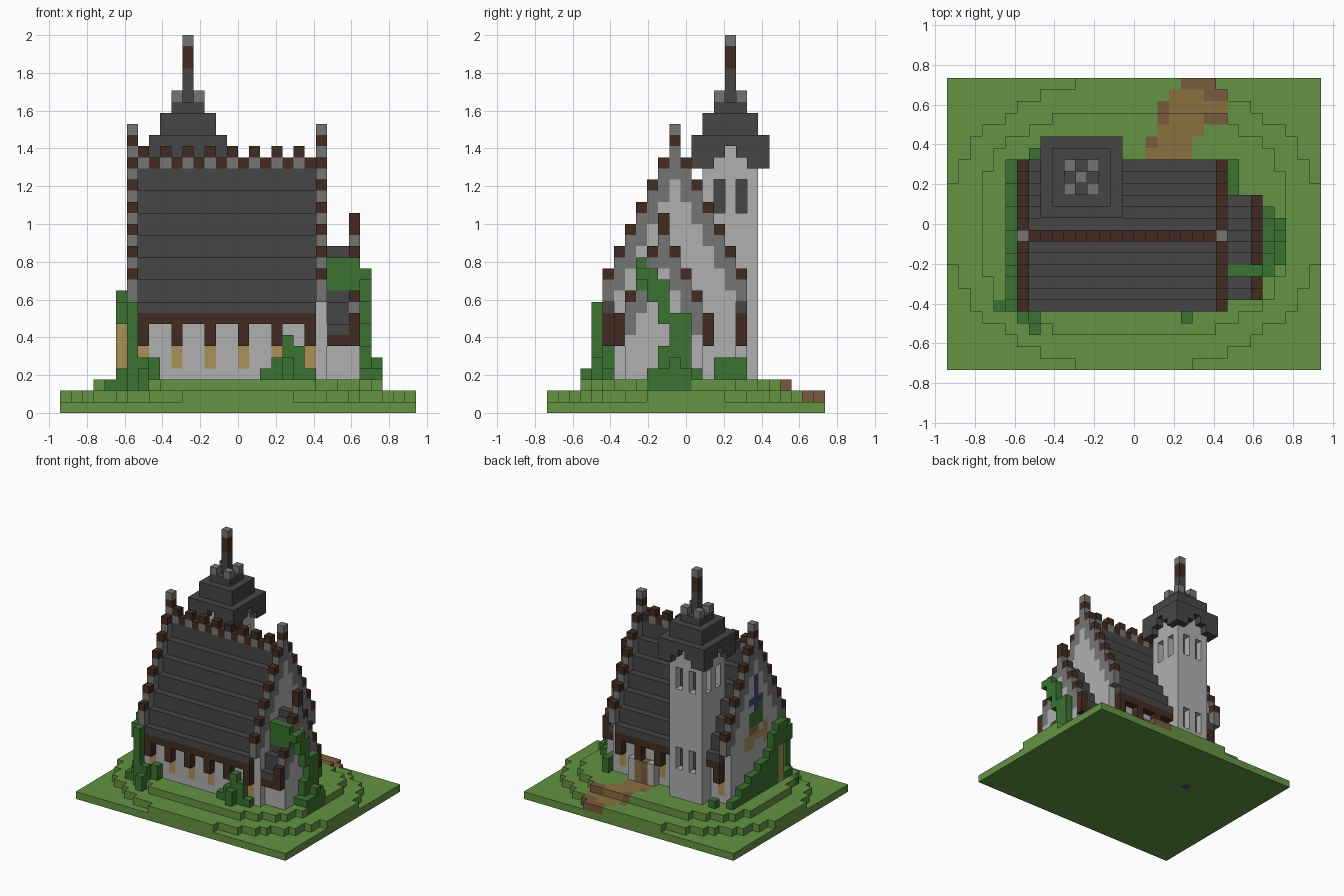
import bpy, bmesh

cube = bpy.data.objects.get("Cube")
if cube:
    bpy.data.objects.remove(cube, do_unlink=True)

V = 2 / 34                      # block size
PALETTE = {
    "grass": (0.39, 0.58, 0.26), "ivy": (0.23, 0.45, 0.19),
    "slate": (0.275, 0.275, 0.275), "stone": (0.46, 0.46, 0.46),
    "plaster": (0.69, 0.69, 0.69), "timber": (0.26, 0.175, 0.135),
    "amber": (0.67, 0.57, 0.34), "path_sand": (0.54, 0.44, 0.25),
    "path_earth": (0.47, 0.36, 0.24), "violet_glass": (0.28, 0.27, 0.47),
}
NAMES = list(PALETTE)


def linear(c):
    return ((c + 0.055) / 1.055) ** 2.4


def make_material(name):
    mat = bpy.data.materials.new(name)
    colour = (*map(linear, PALETTE[name]), 1)
    mat.use_nodes = True
    mat.diffuse_color = colour
    bsdf = next(n for n in mat.node_tree.nodes if n.type == "BSDF_PRINCIPLED")
    bsdf.inputs["Base Color"].default_value = colour
    return mat


MATS = [make_material(n) for n in NAMES]
cells = {}                      # block position -> (part, colour)


def span(r):
    return [r] if isinstance(r, int) else range(r[0], r[1] + 1)


def fill(part, colour, xs, ys, zs):
    """Fill an inclusive block range."""
    for i in span(xs):
        for j in span(ys):
            for k in span(zs):
                cells[i, j, k] = (part, colour)


# Stepped grassy mound
fill("ground", "grass", (-16, 15), (-12, 12), 0)
for k, a, b, power in ((1, 0.96, 0.735, 2), (2, 0.79, 0.585, 2.4)):
    for i in range(-16, 16):
        for j in range(-12, 13):
            if abs((i + 0.5) * V / a) ** power + abs(j * V / b) ** power < 1:
                fill("ground", "grass", i, j, k)
fill("ground", "violet_glass", -6, 4, 0)

# Winding path to the back door
for j, first, last in ((6, 1, 4), (7, 1, 4), (8, 2, 5), (9, 2, 7),
                       (10, 2, 7), (11, 3, 7), (12, 4, 6)):
    top = 2 if j < 10 else 1
    fill("path", "path_sand", (first, last), j, (1, top))
    if j in (7, 9, 10, 12):
        fill("path", "path_earth", first, j, (1, top))
    if j in (9, 11, 12):
        fill("path", "path_earth", (last - 1, last), j, (1, top))
    if j == 12:
        fill("path", "path_earth", (first, last), j, (1, top))

# Nave walls and steep stepped roof
for j in range(-7, 6):
    d = abs(j + 1)
    if d < 6:
        fill("nave_walls", "plaster", (-9, 6), j, (2, 19 - 2 * d))
    fill("nave_roof", "slate", (-9, 6), j, (20 - 2 * d, 21 - 2 * d))

# Eave beams, brackets and tall windows on both long sides
for eave, wall in ((-7, -6), (5, 4)):
    fill("eave_beam", "timber", (-9, 6), eave, 8)
    for i in range(-9, 7, 3):
        fill("eave_brackets", "timber", i, eave, (6, 7))
        fill("nave_windows", "amber", i, wall, (4, 6))

# Back door
fill("door_frame", "plaster", (1, 4), 5, (3, 5))
fill("door", "path_earth", 2, 5, (3, 5))
fill("door", "path_sand", 3, 5, (3, 5))

# Ridge crest
for i in range(-9, 7):
    fill("ridge_crest", "stone" if i % 2 else "timber", i, -1, 22)
    if i % 2:
        fill("ridge_crest", "timber", i, -1, 23)


def gable(part, x, centre, half, top, floor):
    """Stepped gable wall with chequered coping."""
    for j in range(centre - half, centre + half + 1):
        d = abs(j - centre)
        cap = top - 2 * d
        if d < half:
            fill(part + "_wall", "plaster", x, j, (2, cap - 4))
        fill(part + "_coping", "stone", x, j, (max(cap - 3, floor), cap - 1))
        fill(part + "_coping", "timber", x, j, cap)
    fill(part + "_finial", "stone", x, centre, top + 1)


gable("left_gable", 7, -1, 6, 24, 10)
gable("right_gable", -10, -1, 6, 24, 10)

# Stained glass in one gable
fill("gable_window", "violet_glass", -10, -1, (14, 18))
fill("gable_window", "violet_glass", -10, (-2, 0), 15)
fill("gable_window", "ivy", -10, (-2, 0), (12, 13))
fill("gable_window", "ivy", -10, -2, 14)
fill("gable_window", "amber", -10, (-3, 1), (9, 10))
fill("gable_window", "amber", -10, -3, 11)
fill("gable_window", "plaster", -10, (-2, -1), 9)
fill("gable_window", "path_sand", -10, (-1, 0), 11)

# Side annex
for j in range(-6, 3):
    d = abs(j + 2)
    top = min(15 - 2 * d, 14)
    if d < 4:
        fill("annex_walls", "plaster", (8, 9), j, (2, top - 2))
    else:
        fill("annex_beam", "timber", (8, 9), j, 6)
    fill("annex_roof", "slate", (8, 9), j, (max(top - 1, 7), top))
gable("annex_gable", 10, -2, 4, 16, 7)
fill("annex_gable_finial", "timber", 10, -2, 17)
for j in (-6, 2):
    fill("annex_brackets", "timber", 10, j, (6, 7))

# Tower with recessed paired windows
TX, TY = -5, 4
fill("tower_walls", "plaster", (TX - 2, TX + 2), (TY - 2, TY + 2), (2, 22))


def recess(x, y, dx, dy, zs):
    for k in span(zs):
        cells.pop((x, y, k), None)
        fill("tower_windows", "slate", x - dx, y - dy, k)


for s in (-1, 1):
    for side in (-1, 1):
        recess(TX + 2 * side, TY + s, side, 0, (18, 20))
    recess(TX + s, TY + 2, 0, 1, (18, 20))
    recess(TX + s, TY + 2, 0, 1, (7, 9))


def tier(part, colour, r, zs):
    fill(part, colour, (TX - r, TX + r), (TY - r, TY + r), zs)


# Tiered spire
tier("spire_roof", "slate", 3, (23, 24))
for side in (-1, 1):
    for s in (-1, 1):
        fill("spire_eaves", "slate", TX + 3 * side, TY + 3 * s, 22)
        fill("spire_eaves", "slate", TX + 3 * side, TY + 2 * s, 22)
        fill("spire_eaves", "slate", TX + 2 * side, TY + 3 * s, 22)
    fill("tower_walls", "plaster", TX + 2 * side, TY, 23)
    for k in (23,):
        cells.pop((TX + 3 * side, TY, k), None)
        cells.pop((TX, TY + 3 * side, k), None)
    fill("tower_walls", "plaster", TX, TY + 2 * side, 23)
tier("spire_roof", "slate", 2, (25, 26))
tier("spire_roof", "slate", 1, 27)
for sx in (-1, 1):
    for sy in (-1, 1):
        fill("spire_pinnacles", "stone", TX + sx, TY + sy, 28)
fill("spire_shaft", "slate", TX, TY, (28, 30))
fill("spire_shaft", "timber", TX, TY, (31, 32))
fill("spire_tip", "stone", TX, TY, 33)

# Ivy and pillar on the stained glass side
fill("side_pillars", "amber", -11, -5, (3, 7))
fill("side_ivy", "ivy", -11, (-7, -4), (8, 9))
fill("side_ivy", "ivy", -11, (-6, -5), 10)
fill("side_ivy", "ivy", -11, (-7, -6), (2, 3))
for j in range(-4, 6):
    fill("side_ivy", "ivy", -11, j, (2, 3 + (5 - j) // 2))
fill("side_ivy", "ivy", -12, -7, 2)
fill("side_ivy", "ivy", -9, 6, (2, 3))

# Bushes along the front
fill("front_bush", "ivy", -10, -8, (2, 9))
fill("front_bush", "ivy", -9, -8, (2, 4))
fill("front_bush", "ivy", -9, -9, (2, 3))
fill("front_bush", "ivy", -8, -7, (3, 4))
for i, top in zip(range(2, 7), (3, 4, 6, 5, 3)):
    fill("front_bush", "ivy", i, -7, (3, top))
fill("front_bush", "ivy", 4, -8, (3, 4))

# Ivy climbing over the annex
fill("annex_ivy", "ivy", (8, 10), -4, (11, 13))
fill("annex_ivy", "ivy", 11, -4, (12, 12))
fill("annex_ivy", "ivy", 11, -3, (10, 12))
fill("annex_ivy", "ivy", 11, -2, (8, 11))
fill("annex_ivy", "ivy", 11, (-1, 0), (3, 8))
fill("annex_ivy", "ivy", 11, (-3, 1), (2, 3))
fill("annex_ivy", "ivy", 11, -2, (4, 5))
fill("annex_ivy", "ivy", 12, (-3, 0), (2, 3))
fill("annex_ivy", "ivy", 12, -1, 4)
fill("annex_ivy", "ivy", 8, (3, 5), (2, 4))

# Turn the blocks into one mesh per part, keeping exposed faces only
parts = {}
for pos, (part, colour) in cells.items():
    parts.setdefault(part, []).append((pos, colour))
for part, blocks in parts.items():
    used = sorted({c for _, c in blocks})
    bm, verts = bmesh.new(), {}
    for pos, colour in blocks:
        for axis in range(3):
            for s in (0, 1):
                near = list(pos)
                near[axis] += 2 * s - 1
                if tuple(near) in cells:
                    continue
                quad = []
                for u, v in ((0, 0), (1, 0), (1, 1), (0, 1)):
                    p = list(pos)
                    p[axis] += s
                    p[(axis + 1) % 3] += u
                    p[(axis + 2) % 3] += v
                    p = tuple(p)
                    if p not in verts:
                        verts[p] = bm.verts.new((p[0] * V, (p[1] - 0.5) * V, p[2] * V))
                    quad.append(verts[p])
                face = bm.faces.new(quad if s else quad[::-1])
                face.material_index = used.index(colour)
    mesh = bpy.data.meshes.new(part)
    bm.to_mesh(mesh)
    bm.free()
    for c in used:
        mesh.materials.append(MATS[NAMES.index(c)])
    bpy.context.collection.objects.link(bpy.data.objects.new(part, mesh))
